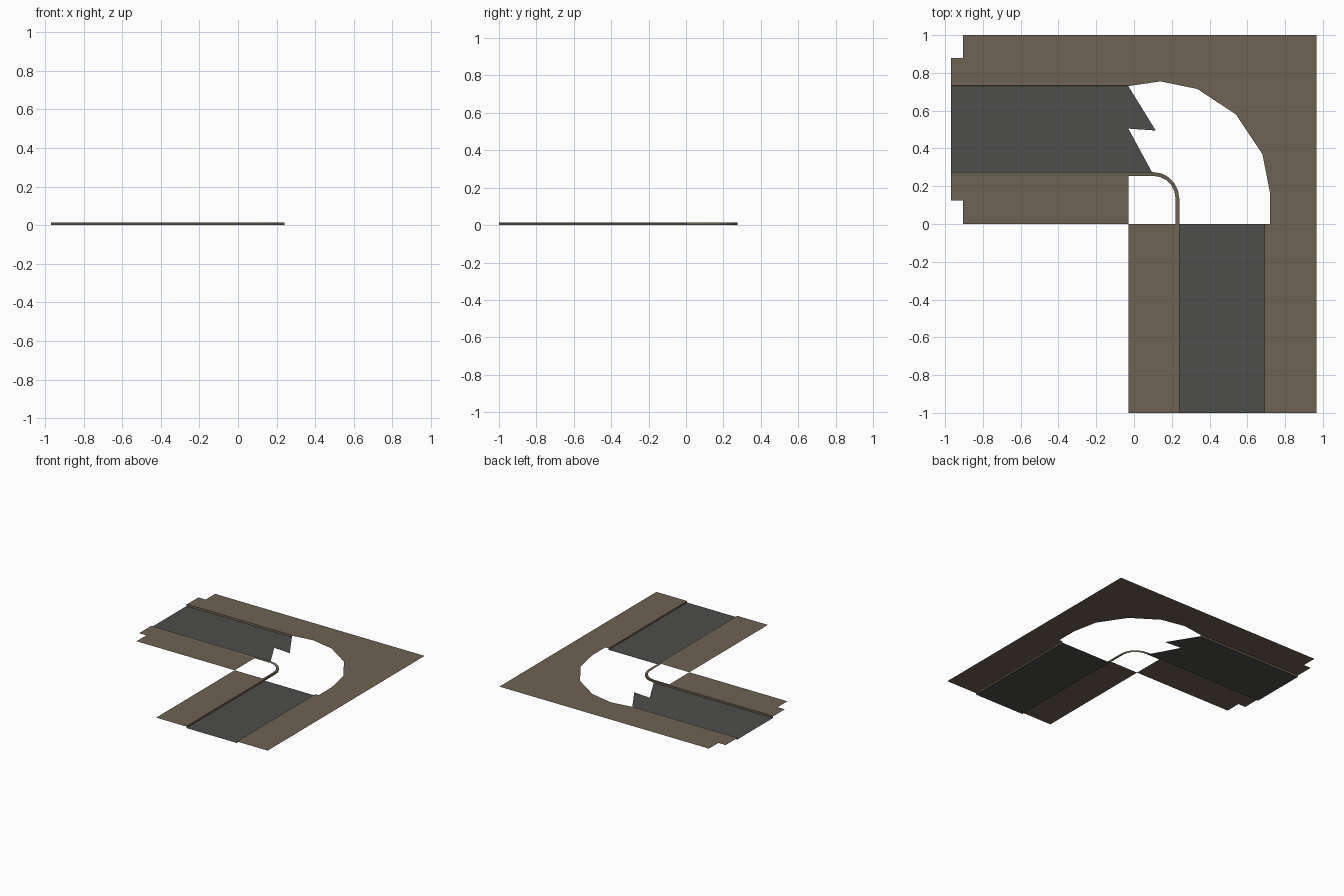
import bpy, bmesh, math

if "Cube" in bpy.data.objects:
    bpy.data.objects.remove(bpy.data.objects["Cube"])

TOP = 0.012    # pavement height
LIP = 0.014    # kerb top height


def mat(name, rgb):
    m = bpy.data.materials.new(name)
    m.diffuse_color = (*rgb, 1)
    m.use_nodes = True
    m.node_tree.nodes["Principled BSDF"].inputs["Base Color"].default_value = m.diffuse_color
    return m


PAVE = mat("brown pavement", (0.156, 0.120, 0.084))
ROAD = mat("dark asphalt", (0.074, 0.076, 0.069))


def finish(name, bm, m):
    me = bpy.data.meshes.new(name)
    bm.to_mesh(me)
    bm.free()
    me.materials.append(m)
    ob = bpy.data.objects.new(name, me)
    bpy.context.collection.objects.link(ob)
    return ob


def sheet(name, outline, z, m):
    """Flat open surface from an outline, facing up."""
    bm = bmesh.new()
    f = bm.faces.new([bm.verts.new((x, y, z)) for x, y in outline])
    f.normal_update()
    if f.normal.z < 0:
        f.normal_flip()
    bmesh.ops.triangulate(bm, faces=bm.faces[:])
    return finish(name, bm, m)


def strip(name, rows, m):
    """Surface lofted between matching rows of points."""
    bm = bmesh.new()
    vs = [[bm.verts.new(p) for p in r] for r in rows]
    for a, b in zip(vs, vs[1:]):
        for i in range(len(a) - 1):
            bm.faces.new((a[i], a[i + 1], b[i + 1], b[i]))
    return finish(name, bm, m)


def rect(x0, x1, y0, y1):
    return [(x0, y0), (x1, y0), (x1, y1), (x0, y1)]


# Road surfaces, the side one ending in a ragged edge
sheet("front_road", rect(0.24, 0.69, -1, 0), 0, ROAD)
sheet("side_road", [(-0.97, 0.275), (0.095, 0.275), (-0.03, 0.505),
                    (0.115, 0.495), (-0.03, 0.73), (-0.97, 0.73)], 0, ROAD)

# Inner pavements
sheet("front_inner_pavement", rect(-0.03, 0.22, -1, 0), TOP, PAVE)
sheet("side_inner_pavement", [(-0.905, 0), (-0.03, 0), (-0.03, 0.255),
                              (-0.97, 0.255), (-0.97, 0.125), (-0.905, 0.125)], TOP, PAVE)

# Outer corner pavement with the faceted opening
sheet("outer_pavement", [
    (0.69, -1), (0.965, -1), (0.965, 1), (-0.905, 1), (-0.905, 0.88), (-0.97, 0.88),
    (-0.97, 0.745), (-0.03, 0.745), (-0.03, 0.73), (0.14, 0.755), (0.335, 0.715),
    (0.54, 0.58), (0.68, 0.37), (0.72, 0.165), (0.72, 0), (0.69, 0)], TOP, PAVE)


# Inner kerb: lip and vertical face following the rounded corner
def kerb_path(off):
    r = 0.14 - off
    arc = [(0.1 + r * math.cos(a), 0.135 + r * math.sin(a))
           for a in (math.radians(90 - 18 * i) for i in range(6))]
    return [(-0.97, 0.275 - off)] + arc + [(0.24 - off, 0), (0.24 - off, -1)]


strip("inner_kerb", [[(x, y, z) for x, y in kerb_path(off)]
                     for off, z in ((0, 0), (0, LIP), (0.02, TOP))], PAVE)

# Outer kerbs along both straight roads
strip("side_outer_kerb", [[(x, y, z) for x in (-0.03, -0.97)]
                          for y, z in ((0.73, 0), (0.732, LIP), (0.745, TOP))], PAVE)
strip("front_outer_kerb", [[(0.69, y, z) for y in (-1, 0)] for z in (0, TOP)], PAVE)
